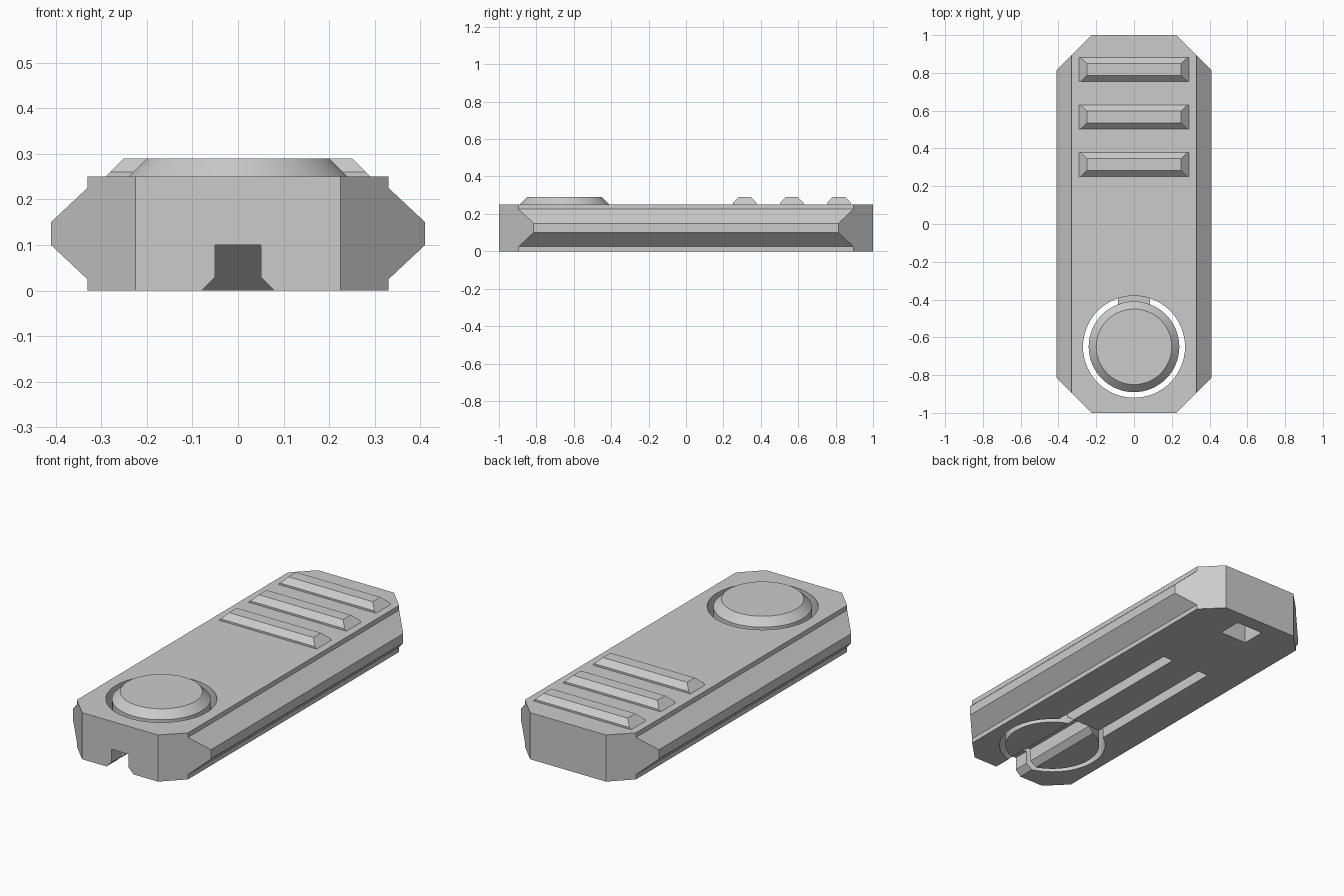
import bpy, bmesh
from mathutils import Vector

if "Cube" in bpy.data.objects:
    bpy.data.objects.remove(bpy.data.objects["Cube"], do_unlink=True)

gray = bpy.data.materials.new("plain_gray")
gray.use_nodes = True
gray.diffuse_color = (0.6, 0.6, 0.6, 1)
gray.node_tree.nodes["Principled BSDF"].inputs["Base Color"].default_value = (0.6, 0.6, 0.6, 1)


def finish(bm, name):
    bmesh.ops.recalc_face_normals(bm, faces=bm.faces)
    mesh = bpy.data.meshes.new(name)
    bm.to_mesh(mesh)
    bm.free()
    mesh.materials.append(gray)
    ob = bpy.data.objects.new(name, mesh)
    bpy.context.collection.objects.link(ob)
    return ob


def loft(bm, rings):
    """Skin a list of equal-length point rings and cap both ends."""
    loops = [[bm.verts.new(p) for p in ring] for ring in rings]
    n = len(loops[0])
    for a, b in zip(loops, loops[1:]):
        for i in range(n):
            bm.faces.new((a[i], a[(i + 1) % n], b[(i + 1) % n], b[i]))
    bm.faces.new(loops[0])
    bm.faces.new(loops[-1])


def xz_prism(name, profile, y0, y1):
    bm = bmesh.new()
    loft(bm, [[(x, y, z) for x, z in profile] for y in (y0, y1)])
    return finish(bm, name)


def box(name, hx, y0, y1, z0, z1):
    return xz_prism(name, [(-hx, z0), (hx, z0), (hx, z1), (-hx, z1)], y0, y1)


def mirrored(half):
    return half + [(-x, z) for x, z in reversed(half)]


def disc(name, y, levels):
    """Stack of circles given as (radius, height)."""
    bm = bmesh.new()
    start = bmesh.ops.create_circle(bm, segments=64, radius=1)["verts"]
    circle = [v.co.copy() for v in start]
    bm.clear()
    loft(bm, [[(c.x * r, c.y * r + y, z) for c in circle] for r, z in levels])
    return finish(bm, name)


def carve(ob, cutter):
    cutter.hide_render = True
    mod = ob.modifiers.new("cut", "BOOLEAN")
    mod.operation = "DIFFERENCE"
    mod.solver = "EXACT"
    mod.object = cutter
    bpy.context.view_layer.objects.active = ob
    bpy.ops.object.modifier_apply(modifier=mod.name)


# Body: ridged side profile, with the four upright corners sliced off
side = [(0.33, 0), (0.33, 0.025), (0.41, 0.10), (0.41, 0.15), (0.33, 0.225), (0.33, 0.25)]
bm = bmesh.new()
loft(bm, [[(x, y, z) for x, z in mirrored(side)] for y in (-1, 1)])
for sx in (-1, 1):
    for sy in (-1, 1):
        cut = bmesh.ops.bisect_plane(
            bm, geom=bm.verts[:] + bm.edges[:] + bm.faces[:],
            plane_co=Vector((sx * 0.225, sy, 0)), plane_no=Vector((sx, sy, 0)),
            clear_outer=True)
        rim = [e for e in cut["geom_cut"] if isinstance(e, bmesh.types.BMEdge)]
        bmesh.ops.contextual_create(bm, geom=rim)
body = finish(bm, "body")

# Button with bevelled top
BUTTON_Y = -0.65
button = disc("button", BUTTON_Y, [(0.24, 0), (0.24, 0.25), (0.2, 0.29)])

# Cutters: button hole, flexible-arm channel, rear pocket, front slot
hole = disc("hole_cutter", BUTTON_Y, [(0.27, -0.1), (0.27, 0.4)])
channel = box("channel_cutter", 0.147, -0.5, 0.41, -0.1, 0.15)
pocket = box("pocket_cutter", 0.08, 0.79, 0.92, -0.1, 0.12)
slot = xz_prism("slot_cutter", mirrored([(0.11, -0.03), (0.05, 0.03), (0.05, 0.1)]), -1.1, -0.4)
for cutter in (hole, channel, pocket, slot):
    carve(body, cutter)
carve(button, slot)
for cutter in (hole, channel, pocket, slot):
    bpy.data.objects.remove(cutter, do_unlink=True)

# Flexible arm under the body, ramped where it meets the button
arm_side = [(0.41, 0), (-0.38, 0), (-0.5, 0.1), (-0.5, 0.12), (0.41, 0.12)]
bm = bmesh.new()
loft(bm, [[(x, y, z) for y, z in arm_side] for x in (-0.086, 0.086)])
arm = finish(bm, "flexible_arm")

# Grip ribs
for i in range(3):
    y = 0.315 + 0.2515 * i
    bm = bmesh.new()
    loft(bm, [[(sx * hx, y + sy * hy, z) for sx, sy in ((-1, -1), (1, -1), (1, 1), (-1, 1))]
              for hx, hy, z in ((0.29, 0.0625, 0.25), (0.28, 0.0625, 0.26), (0.25, 0.0325, 0.29))])
    finish(bm, f"grip_rib_{i + 1}")

# Round shading on the button and its hole only
bpy.ops.object.select_all(action="DESELECT")
for ob in (body, button):
    ob.select_set(True)
bpy.context.view_layer.objects.active = button
bpy.ops.object.shade_smooth_by_angle(angle=0.5)
